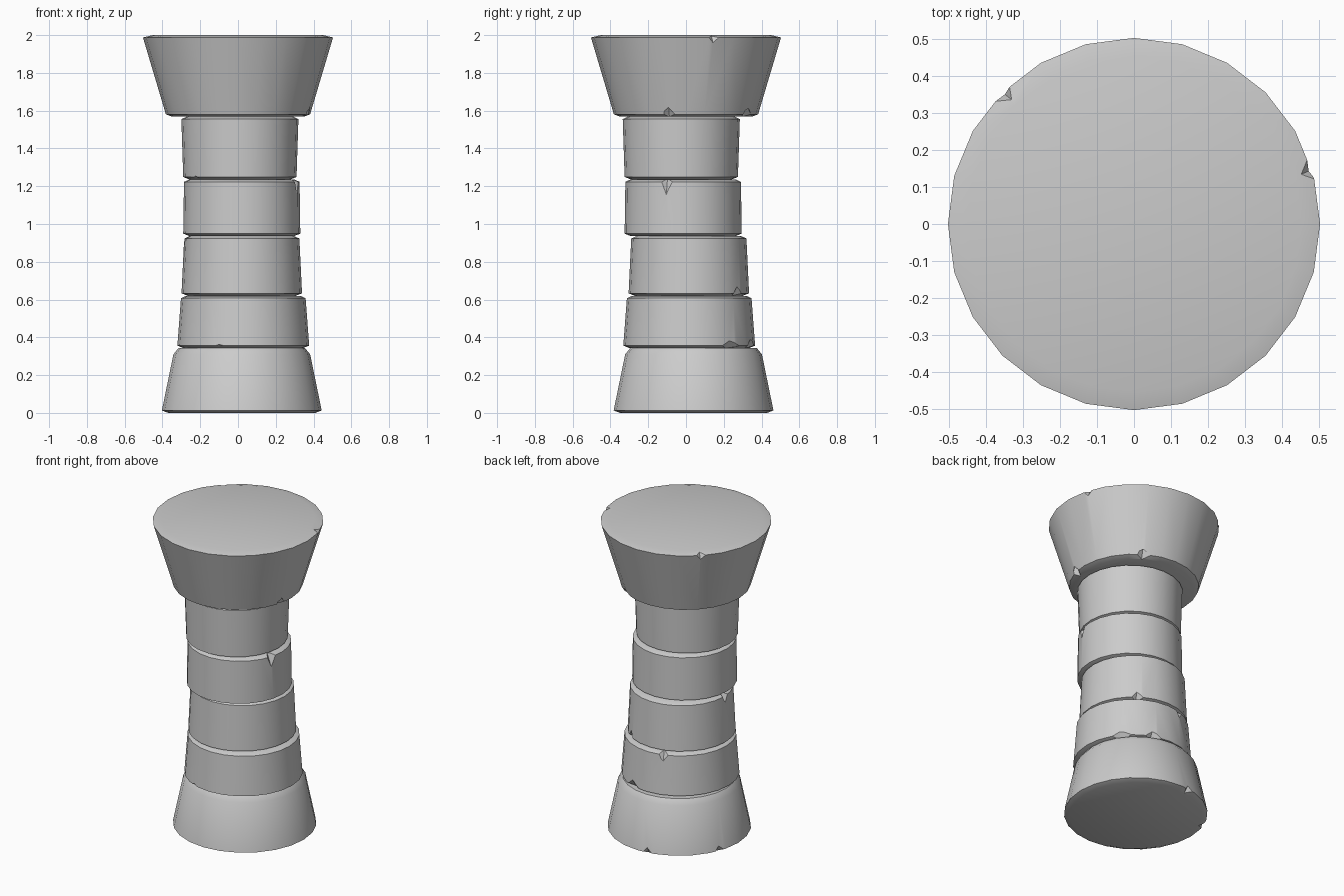
import bpy, bmesh
from math import radians, cos, sin
from mathutils import Matrix, Vector

if "Cube" in bpy.data.objects:
    bpy.data.objects.remove(bpy.data.objects["Cube"])

BEVEL_H = 0.013


def drum(name, x, y, z0, z1, r0, r1, bevel0=0.033, bevel1=0.027, rim=BEVEL_H):
    """24-sided tapered stone with a chamfer at the bottom and top rims."""
    bm = bmesh.new()
    bmesh.ops.create_cone(bm, cap_ends=True, segments=24, radius1=r0, radius2=r1,
                          depth=z1 - z0 - BEVEL_H - rim,
                          matrix=Matrix.Translation((x, y, (z0 + z1 + BEVEL_H - rim) / 2))
                          @ Matrix.Rotation(radians(90), 4, 'Z'))
    caps = [f for f in bm.faces if len(f.verts) > 4]
    for cap in caps:
        top = cap.normal.z > 0
        scale = 1 - (bevel1 / r1 if top else bevel0 / r0)
        bmesh.ops.inset_region(bm, faces=[cap], thickness=0.01)
        z = z1 if top else z0
        # Rebuild the inner ring as a clean chamfer edge
        rad = (r1 if top else r0) * scale
        for v in cap.verts:
            d = Vector((v.co.x - x, v.co.y - y, 0)).normalized() * rad
            v.co = (x + d.x, y + d.y, z)
    bm.normal_update()
    mesh = bpy.data.meshes.new(name)
    bm.to_mesh(mesh)
    bm.free()
    obj = bpy.data.objects.new(name, mesh)
    bpy.context.collection.objects.link(obj)
    obj["rims"] = (x, y, z0, z1, r0, r1)
    return obj


def chip(obj, angle, top=False, width=0.04, height=0.055):
    """Knock a V-shaped chip out of a rim with an octahedral cutter."""
    x, y, z0, z1, r0, r1 = obj["rims"]
    a, r, z = radians(angle), (r1 if top else r0), (z1 if top else z0)
    bm = bmesh.new()
    bmesh.ops.create_uvsphere(
        bm, u_segments=4, v_segments=2, radius=1,
        matrix=Matrix.Translation((x + r * cos(a), y + r * sin(a), z))
        @ Matrix.Rotation(a + 0.12, 4, 'Z')
        @ Matrix.Diagonal((0.035, width, height, 1)))
    mesh = bpy.data.meshes.new("chip_cutter")
    bm.to_mesh(mesh)
    bm.free()
    cutter = bpy.data.objects.new("chip_cutter", mesh)
    bpy.context.collection.objects.link(cutter)
    cutter.hide_render = True
    bpy.context.view_layer.objects.active = obj
    mod = obj.modifiers.new("chip", 'BOOLEAN')
    mod.operation = 'DIFFERENCE'
    mod.solver = 'EXACT'
    mod.object = cutter
    bpy.ops.object.modifier_apply(modifier=mod.name)
    bpy.data.objects.remove(cutter)


# Flared foot
base = drum("base", 0.02, 0.04, 0, 0.343, 0.423, 0.362, rim=0.033)
chip(base, 98)
chip(base, 159)

# Four stacked shaft stones, each slightly off axis
lower = drum("lower_drum", 0.028, 0.017, 0.343, 0.62, 0.349, 0.33)
chip(lower, 38, width=0.1, height=0.045)
chip(lower, 70, width=0.08)
chip(lower, 248, width=0.07, height=0.022)
chip(lower, 107, top=True)

lower_mid = drum("lower_middle_drum", 0.02, 0.015, 0.62, 0.936, 0.319, 0.305)
chip(lower_mid, 54, width=0.05)
chip(lower_mid, 182, top=True)

upper_mid = drum("upper_middle_drum", 0.02, -0.015, 0.936, 1.236, 0.31, 0.306)
chip(upper_mid, -17, top=True, height=0.08)

upper = drum("upper_drum", 0.01, -0.025, 1.236, 1.568, 0.3, 0.31)
chip(upper, 218, height=0.02)

# Wide flared capital
capital = drum("capital", 0, 0, 1.568, 2, 0.382, 0.503, bevel1=0.05)
chip(capital, -14, height=0.07)
chip(capital, 58, width=0.06)
chip(capital, 135, top=True)
chip(capital, 17, top=True)

for stone in (base, lower, lower_mid, upper_mid, upper, capital):
    bpy.ops.object.select_all(action='DESELECT')
    stone.select_set(True)
    bpy.context.view_layer.objects.active = stone
    bpy.ops.object.shade_smooth_by_angle(angle=radians(28))
